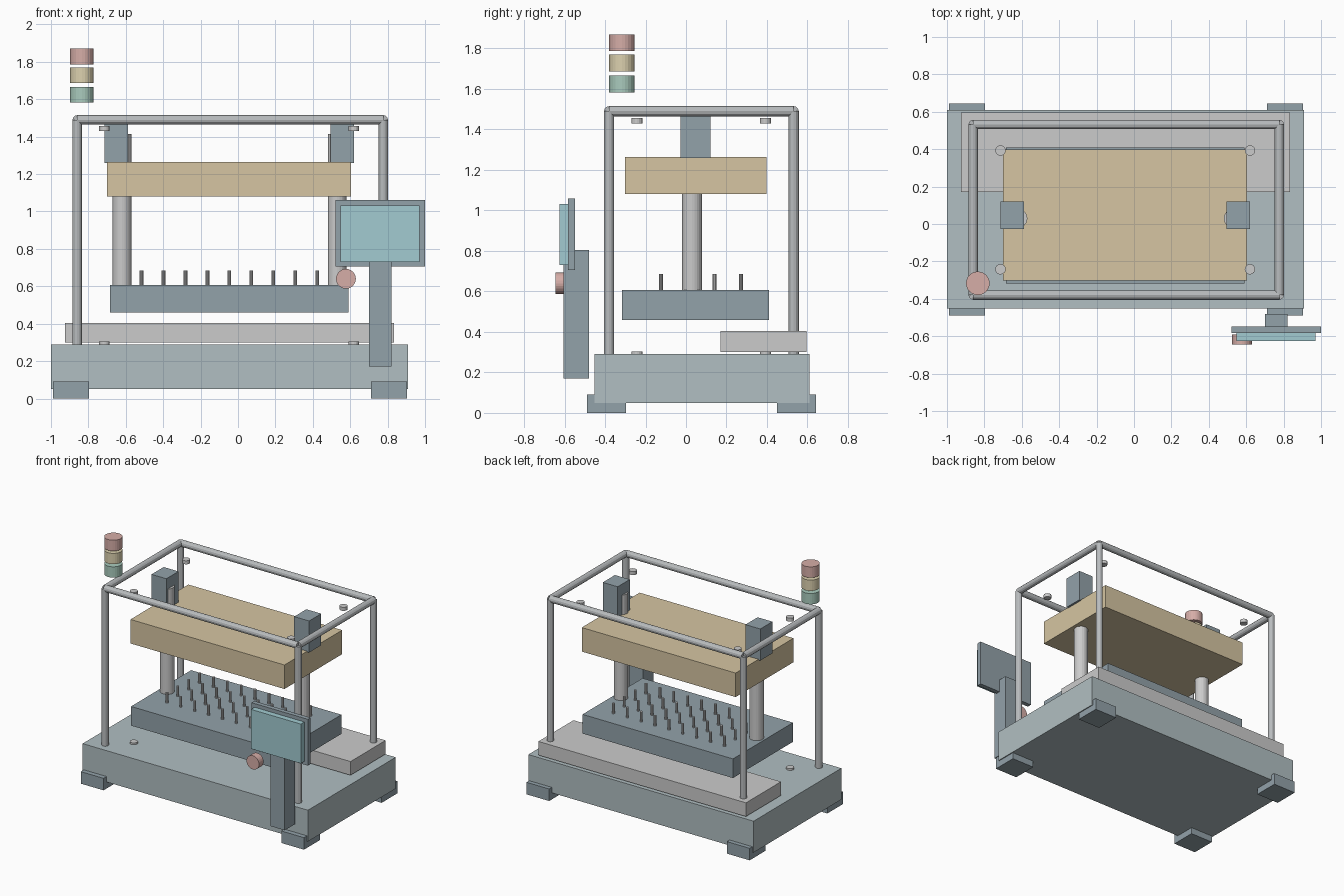
import bpy, bmesh
from mathutils import Matrix, Vector

if "Cube" in bpy.data.objects:
    bpy.data.objects.remove(bpy.data.objects["Cube"])


def material(name, rgb):
    m = bpy.data.materials.new(name)
    m.diffuse_color = (*rgb, 1)
    m.use_nodes = True
    m.node_tree.nodes["Principled BSDF"].inputs["Base Color"].default_value = m.diffuse_color
    return m


BASE = material("blue_grey", (0.44, 0.52, 0.54))
DARK = material("dark_slate", (0.29, 0.36, 0.40))
STEEL = material("steel", (0.60, 0.61, 0.63))
TUBE = material("tube_grey", (0.48, 0.50, 0.51))
TAN = material("tan", (0.67, 0.56, 0.36))
TEAL = material("teal", (0.36, 0.60, 0.64))
RED = material("red", (0.67, 0.42, 0.39))
YELLOW = material("yellow", (0.72, 0.64, 0.43))
GREEN = material("green", (0.40, 0.60, 0.51))


def finish(name, bm, mat):
    me = bpy.data.meshes.new(name)
    bm.to_mesh(me)
    bm.free()
    me.materials.append(mat)
    ob = bpy.data.objects.new(name, me)
    bpy.context.collection.objects.link(ob)
    return ob


def box(name, x, y, z, mat):
    """Box from (min, max) ranges."""
    bm = bmesh.new()
    size = Matrix.Diagonal((x[1] - x[0], y[1] - y[0], z[1] - z[0], 1))
    mid = Matrix.Translation((sum(x) / 2, sum(y) / 2, sum(z) / 2))
    bmesh.ops.create_cube(bm, size=1, matrix=mid @ size)
    return finish(name, bm, mat)


def add_rod(bm, a, b, r, sides):
    a, b = Vector(a), Vector(b)
    rot = (b - a).to_track_quat('Z', 'Y').to_matrix().to_4x4()
    bmesh.ops.create_cone(bm, cap_ends=True, segments=sides, radius1=r, radius2=r,
                          depth=(b - a).length,
                          matrix=Matrix.Translation((a + b) / 2) @ rot)


def rod(name, a, b, r, mat, sides=24):
    bm = bmesh.new()
    add_rod(bm, a, b, r, sides)
    return finish(name, bm, mat)


# Base, feet and rear slab
box("base", (-1, 0.91), (-0.453, 0.61), (0.05, 0.29), BASE)
for sx, x in (("left", -0.99), ("right", 0.71)):
    for sy, y in (("front", -0.49), ("back", 0.45)):
        box(f"{sy}_{sx}_foot", (x, x + 0.193), (y, y + 0.193), (0, 0.092), DARK)
box("rear_slab", (-0.925, 0.835), (0.17, 0.595), (0.30, 0.405), STEEL)

# Press plates
box("lower_plate", (-0.685, 0.59), (-0.317, 0.41), (0.46, 0.607), DARK)
box("upper_plate", (-0.70, 0.605), (-0.302, 0.398), (1.08, 1.264), TAN)

# Ejector pins in a 9 by 4 grid
bm = bmesh.new()
for i in range(9):
    for j in range(4):
        x, y = -0.516 + 0.1176 * i, -0.123 + 0.1315 * j
        add_rod(bm, (x, y, 0.60), (x, y, 0.685), 0.01, 10)
finish("ejector_pins", bm, STEEL)

# Guide columns and actuator blocks
for side, cx, bx in (("left", -0.62, -0.715), ("right", 0.53, 0.495)):
    rod(f"{side}_guide_column", (cx, 0.03, 0.60), (cx, 0.03, 1.415), 0.05, STEEL)
    box(f"{side}_actuator", (bx, bx + 0.126), (-0.026, 0.121), (1.258, 1.50), DARK)

# Tubular guard frame
XS, YS, TOP = (-0.86, 0.777), (-0.38, 0.532), 1.49
bm = bmesh.new()
for x in XS:
    for y in YS:
        add_rod(bm, (x, y, 0.29), (x, y, TOP), 0.025, 12)
    add_rod(bm, (x, YS[0], TOP), (x, YS[1], TOP), 0.025, 12)
for y in YS:
    add_rod(bm, (XS[0], y, TOP), (XS[1], y, TOP), 0.025, 12)
finish("guard_frame", bm, TUBE)

# Small mounting discs on the base and near the frame top
bm = bmesh.new()
for x in (-0.714, 0.62):
    for y in (-0.242, 0.393):
        for z in (0.277, 1.43):
            add_rod(bm, (x, y, z), (x, y, z + 0.027), 0.028, 16)
finish("mounting_discs", bm, STEEL)

# Control console
box("console_post", (0.70, 0.82), (-0.605, -0.48), (0.17, 0.805), DARK)
box("console_panel", (0.522, 1.0), (-0.582, -0.548), (0.705, 1.06), DARK)
box("console_screen", (0.548, 0.97), (-0.625, -0.582), (0.73, 1.032), TEAL)
rod("stop_button", (0.577, -0.645, 0.64), (0.577, -0.59, 0.64), 0.053, RED)

# Signal light stack
for name, z, mat in (("green", 1.583, GREEN), ("yellow", 1.686, YELLOW), ("red", 1.787, RED)):
    rod(f"{name}_signal_light", (-0.835, -0.317, z), (-0.835, -0.317, z + 0.083), 0.063, mat)
